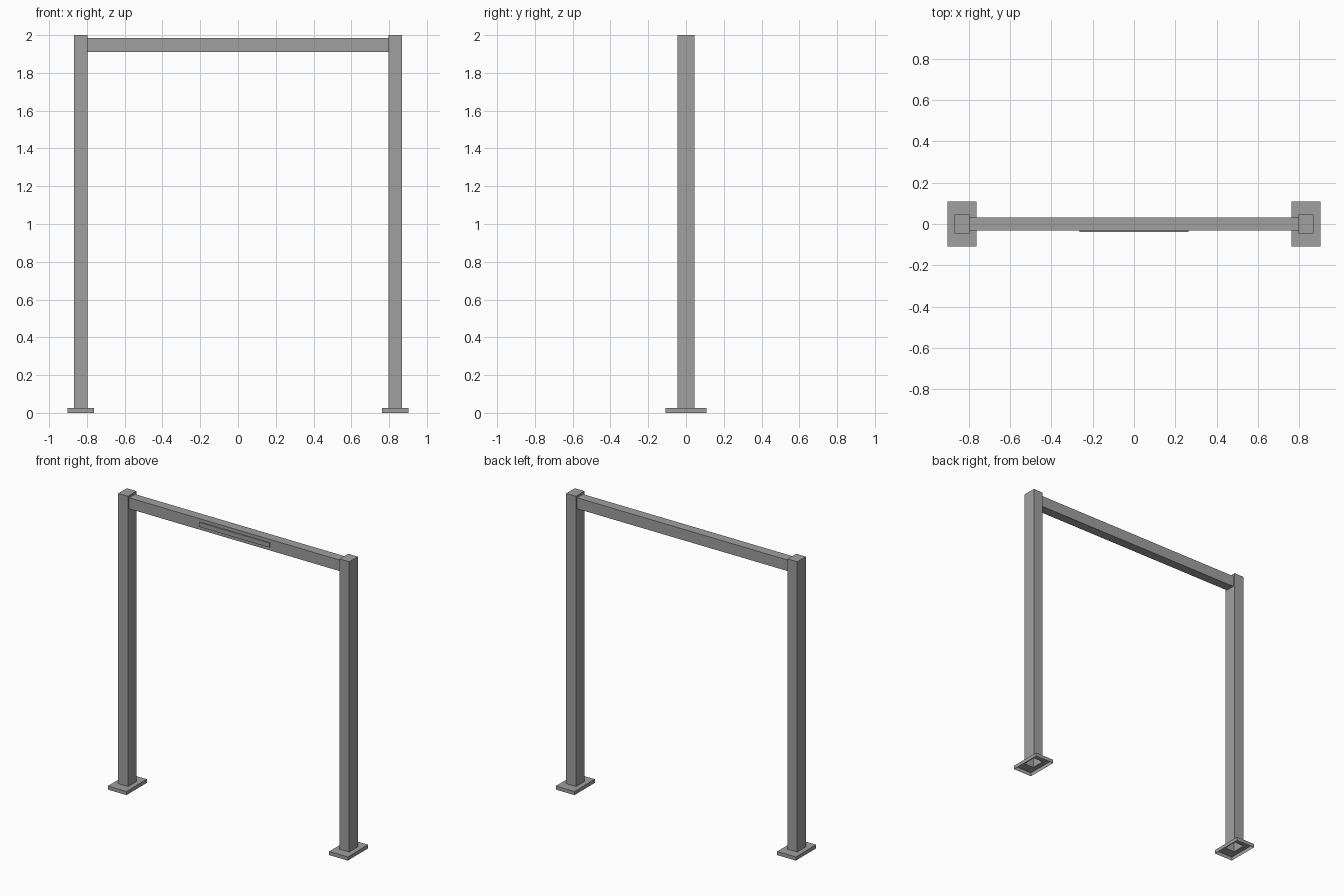
import bpy
import bmesh
from mathutils import Matrix, Vector

if "Cube" in bpy.data.objects:
    bpy.data.objects.remove(bpy.data.objects["Cube"], do_unlink=True)

metal = bpy.data.materials.new("grey_metal")
metal.use_nodes = True
grey = (0.35, 0.35, 0.35, 1)
metal.diffuse_color = grey
metal.node_tree.nodes["Principled BSDF"].inputs["Base Color"].default_value = grey


def add_box(bm, center, size):
    mat = Matrix.Translation(center) @ Matrix.Diagonal((*size, 1))
    bmesh.ops.create_cube(bm, size=1, matrix=mat)


def finish(name, bm):
    mesh = bpy.data.meshes.new(name)
    bm.to_mesh(mesh)
    bm.free()
    mesh.materials.append(metal)
    obj = bpy.data.objects.new(name, mesh)
    bpy.context.collection.objects.link(obj)
    return obj


# Hollow upright rising from an open-bottomed foot plate
def upright(name, x):
    foot_h, foot_x, foot_y = 0.025, 0.14, 0.218
    post_x, post_y, height = 0.073, 0.092, 2.0
    bm = bmesh.new()
    add_box(bm, (x, 0, foot_h / 2), (foot_x, foot_y, foot_h))
    bm.normal_update()
    bottom = [f for f in bm.faces if f.normal.z < -0.9]
    top = [f for f in bm.faces if f.normal.z > 0.9]
    bmesh.ops.delete(bm, geom=bottom, context='FACES_ONLY')

    # Inset the foot's top to the post section, then raise it
    bmesh.ops.inset_individual(bm, faces=top, thickness=0.01)
    for v in top[0].verts:
        v.co.x = x + (post_x / 2 if v.co.x > x else -post_x / 2)
        v.co.y = post_y / 2 if v.co.y > 0 else -post_y / 2
    raised = bmesh.ops.extrude_discrete_faces(bm, faces=top)["faces"]
    bmesh.ops.translate(bm, verts=raised[0].verts, vec=Vector((0, 0, height - foot_h)))
    bm.normal_update()
    return finish(name, bm)


upright("left_post", 0.833)
upright("right_post", -0.833)

# Crossbar between the posts
bm = bmesh.new()
add_box(bm, (0, 0, 1.947), (1.594, 0.064, 0.075))
finish("crossbar", bm)

# Thin raised strip on the crossbar's front
bm = bmesh.new()
add_box(bm, (0, -0.035, 1.947), (0.53, 0.008, 0.03))
finish("front_strip", bm)
